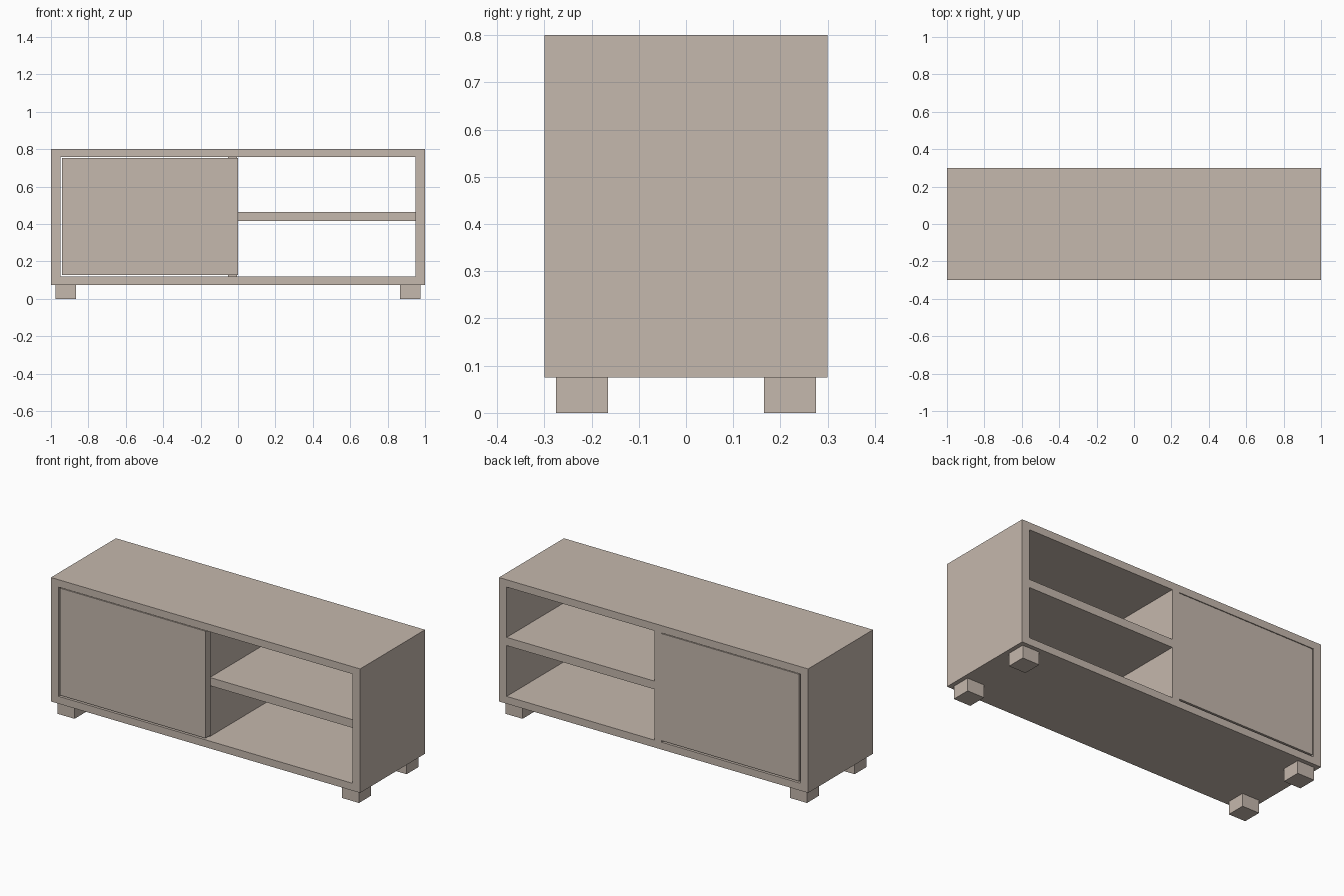
import bpy
import bmesh

if "Cube" in bpy.data.objects:
    bpy.data.objects.remove(bpy.data.objects["Cube"])

wood = bpy.data.materials.new("taupe_wood")
wood.diffuse_color = (0.56, 0.48, 0.418, 1.0)
wood.use_nodes = True
wood.node_tree.nodes["Principled BSDF"].inputs["Base Color"].default_value = wood.diffuse_color


def add_object(name, bm):
    bmesh.ops.recalc_face_normals(bm, faces=bm.faces)
    mesh = bpy.data.meshes.new(name)
    bm.to_mesh(mesh)
    bm.free()
    mesh.materials.append(wood)
    obj = bpy.data.objects.new(name, mesh)
    bpy.context.collection.objects.link(obj)
    return obj


def box(name, x, y, z):
    """Axis-aligned box from (min, max) pairs."""
    bm = bmesh.new()
    bmesh.ops.create_cube(bm, size=1)
    for v in bm.verts:
        v.co = [r[0] if c < 0 else r[1] for c, r in zip(v.co, (x, y, z))]
    return add_object(name, bm)


def rect_loop(bm, x0, x1, y, z0, z1):
    return [bm.verts.new(p) for p in
            ((x0, y, z0), (x1, y, z0), (x1, y, z1), (x0, y, z1))]


# Main dimensions
HALF_D = 0.30
BASE, TOP = 0.075, 0.80
IN_X, IN_BOT, IN_TOP = 0.95, 0.118, 0.757
BOARD = 0.048

# Carcass: rectangular ring swept front to back
bm = bmesh.new()
outer = rect_loop(bm, -1, 1, -HALF_D, BASE, TOP)
inner = rect_loop(bm, -IN_X, IN_X, -HALF_D, IN_BOT, IN_TOP)
ring = [bm.faces.new((outer[i], outer[(i + 1) % 4], inner[(i + 1) % 4], inner[i]))
        for i in range(4)]
ext = bmesh.ops.extrude_face_region(bm, geom=ring, use_keep_orig=True)
for v in ext["geom"]:
    if isinstance(v, bmesh.types.BMVert):
        v.co.y = HALF_D
add_object("carcass", bm)

# Door in front and matching panel at the back, both with a thin gap
DOOR_X, DOOR_Z = -0.942, (0.127, 0.753)
box("front_door", (DOOR_X, 0.0), (-HALF_D, -HALF_D + BOARD), DOOR_Z)
box("back_panel", (DOOR_X, -0.005), (HALF_D - BOARD, HALF_D), DOOR_Z)

# Central divider and open shelf on the right
box("divider", (-0.005 - BOARD, -0.005), (-HALF_D + BOARD, HALF_D), (IN_BOT, IN_TOP))
box("shelf", (-0.005, IN_X), (-HALF_D + BOARD, HALF_D), (0.415, 0.463))

# Four square feet
for sx, side in ((-1, "left"), (1, "right")):
    for sy, end in ((-1, "front"), (1, "back")):
        box(f"{end}_{side}_foot",
            sorted((sx * 0.865, sx * 0.975)),
            sorted((sy * 0.165, sy * 0.275)),
            (0.0, BASE))
